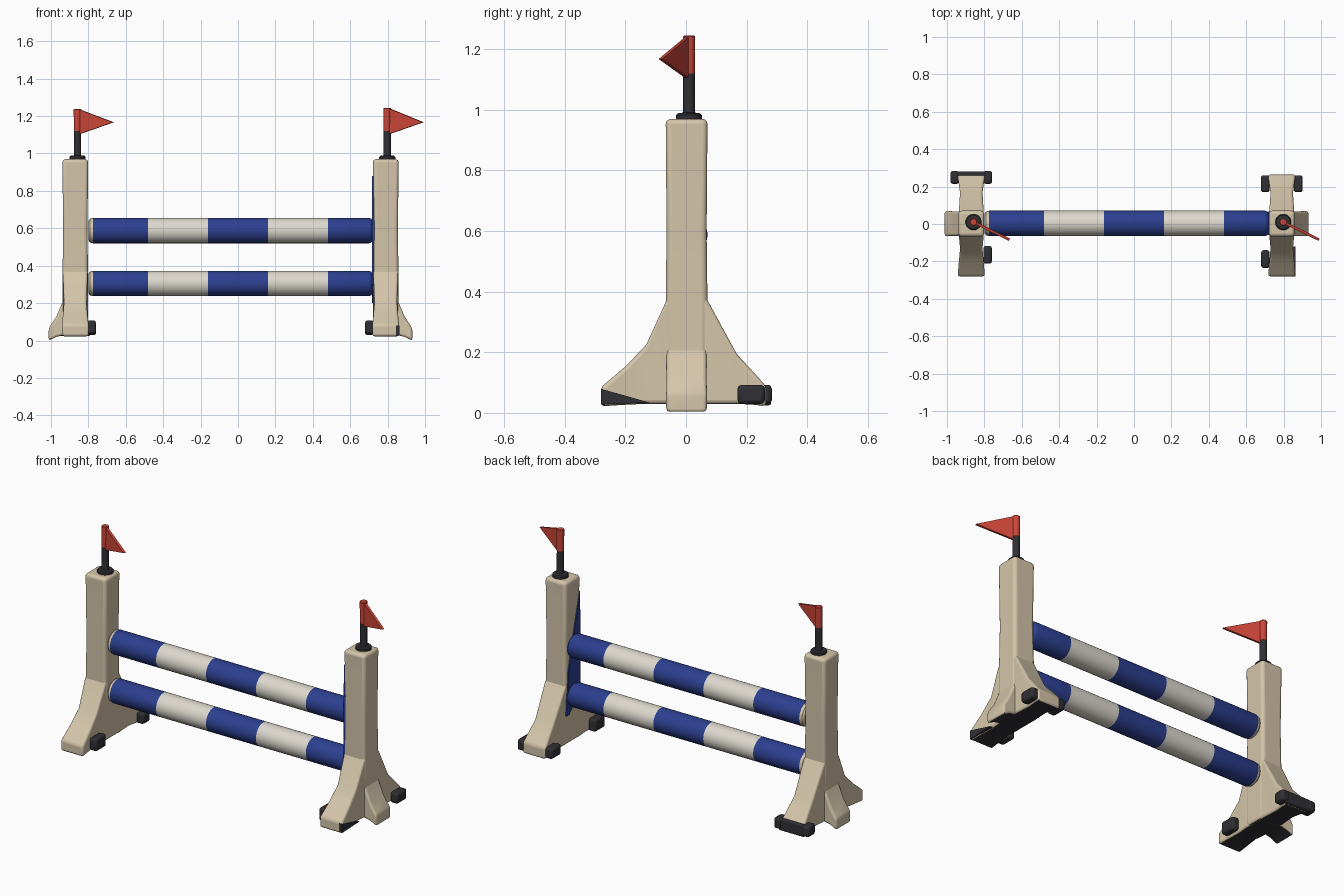
import bpy, bmesh, math
from mathutils import Vector, Matrix

if "Cube" in bpy.data.objects:
    bpy.data.objects.remove(bpy.data.objects["Cube"])


def material(name, rgb):
    m = bpy.data.materials.new(name)
    m.diffuse_color = (*rgb, 1)
    m.use_nodes = True
    m.node_tree.nodes["Principled BSDF"].inputs["Base Color"].default_value = m.diffuse_color
    return m


CREAM = material("cream", (0.66, 0.56, 0.40))
DARK = material("dark", (0.03, 0.03, 0.035))
BLUE = material("blue", (0.025, 0.05, 0.28))
WHITE = material("white", (0.72, 0.69, 0.62))
RED = material("red", (0.60, 0.06, 0.04))


def finish(name, bm, mats, bevel=0, segments=3, dark_base=False):
    bmesh.ops.recalc_face_normals(bm, faces=bm.faces)
    if dark_base:
        for f in bm.faces:
            if f.normal.z < -0.7:
                f.material_index = 1
    me = bpy.data.meshes.new(name)
    bm.to_mesh(me)
    bm.free()
    ob = bpy.data.objects.new(name, me)
    bpy.context.collection.objects.link(ob)
    for m in mats:
        me.materials.append(m)
    if bevel:
        mod = ob.modifiers.new("Bevel", 'BEVEL')
        mod.width, mod.segments = bevel, segments
        mod.limit_method = 'ANGLE'
    bpy.ops.object.select_all(action='DESELECT')
    ob.select_set(True)
    bpy.context.view_layer.objects.active = ob
    bpy.ops.object.shade_smooth_by_angle(angle=math.radians(35))
    return ob


def loft(rings, bm=None, mats=None):
    """Skin a list of equal-length point rings and cap both ends."""
    bm = bm or bmesh.new()
    vs = [[bm.verts.new(p) for p in r] for r in rings]
    n = len(vs[0])
    for k, (a, b) in enumerate(zip(vs, vs[1:])):
        for i in range(n):
            f = bm.faces.new((a[i], a[(i + 1) % n], b[(i + 1) % n], b[i]))
            f.material_index = mats[k] if mats else 0
    bm.faces.new(vs[0][::-1]).material_index = mats[0] if mats else 0
    bm.faces.new(vs[-1]).material_index = mats[-1] if mats else 0
    return bm


def box(name, lo, hi, mat, bevel):
    rings = [[(lo[0], lo[1], z), (hi[0], lo[1], z), (hi[0], hi[1], z), (lo[0], hi[1], z)]
             for z in (lo[2], hi[2])]
    return finish(name, loft(rings), [mat], bevel, 2)


def prism(name, pts, offset, mat):
    off = Vector(offset)
    return finish(name, loft([[Vector(p) for p in pts], [Vector(p) + off for p in pts]]), [mat])


def turned(name, centre, profile, mats, slots=None, axis='Z', n=32):
    """Round part from (position along axis, radius) pairs."""
    rings = []
    for h, r in profile:
        ring = []
        for i in range(n):
            c, s = r * math.cos(math.tau * i / n), r * math.sin(math.tau * i / n)
            p = (c, s, h) if axis == 'Z' else (h, c, s)
            ring.append(Vector(p) + Vector(centre))
        rings.append(ring)
    return finish(name, loft(rings, mats=slots), mats)


def leg(name, cx, angle, stations):
    """Splayed foot: stations are (reach, half width, bottom z, top z)."""
    rot = Matrix.Rotation(angle, 3, 'Z')
    rings = [[rot @ Vector((d, y, z)) + Vector((cx, 0.002, 0))
              for y, z in ((-w, lo), (w, lo), (w, hi), (-w, hi))] for d, w, lo, hi in stations]
    finish(name, loft(rings), [CREAM, DARK], 0.012, 3, dark_base=True)


# striped poles
for name, z in (("lower_pole", 0.305), ("upper_pole", 0.588)):
    profile = [(-0.80, 0.052), (-0.79, 0.064), (-0.775, 0.068), (-0.48, 0.068), (-0.16, 0.068),
               (0.16, 0.068), (0.48, 0.068), (0.70, 0.068), (0.713, 0.063), (0.722, 0.05)]
    turned(name, (0, 0.003, z), profile, [BLUE, WHITE, CREAM], [2, 2, 0, 1, 0, 1, 0, 0, 0], 'X')

for side, s, cx, lift in (("left", -1, -0.87, 0), ("right", 1, 0.79, 0.006)):
    # upright with a slight waist
    rings = []
    for z, hx, hy in ((0.03, 0.068, 0.067), (0.35, 0.068, 0.069),
                      (0.60, 0.065, 0.066), (0.97, 0.069, 0.069)):
        rings.append([(cx + a * hx, 0.002 + b * hy, z)
                      for a, b in ((-1, -1), (1, -1), (1, 1), (-1, 1))])
    finish(side + "_upright", loft(rings), [CREAM, DARK], 0.018, 4, dark_base=True)

    # splayed legs: front, back and outer
    leg(side + "_front_leg", cx, -math.pi / 2,
        [(0.0, 0.062, 0.03, 0.46), (0.067, 0.066, 0.03, 0.37), (0.133, 0.060, 0.03, 0.225),
         (0.20, 0.066, 0.027, 0.155), (0.282, 0.073, 0.022, 0.085)])
    leg(side + "_back_leg", cx, math.pi / 2,
        [(0.0, 0.062, 0.03, 0.46), (0.070, 0.066, 0.03, 0.37), (0.165, 0.060, 0.03, 0.195),
         (0.22, 0.068, 0.027, 0.135), (0.262, 0.074, 0.022, 0.088)])
    leg(side + "_outer_leg", cx, 0 if s > 0 else math.pi,
        [(0.0, 0.062, 0.03, 0.34), (0.066, 0.066, 0.028, 0.21), (0.10, 0.066, 0.02, 0.13),
         (0.142, 0.068, 0.0, 0.065)])

    # dark rubber feet
    y0, y1 = (0.215, 0.283) if s < 0 else (0.17, 0.26)
    for k, t in (("outer", s), ("inner", -s)):
        x0, x1 = sorted((cx + t * 0.065, cx + t * 0.112))
        box(f"{side}_back_{k}_foot", (x0, y0, 0.03), (x1, y1, 0.092), DARK, 0.012)
    x0, x1 = sorted((cx - s * 0.065, cx - s * 0.11))
    y0 = -0.212 if s < 0 else -0.235
    box(side + "_front_foot", (x0, y0, 0.035), (x1, y0 + 0.095, 0.108), DARK, 0.012)

    # flag socket and mast
    mx, my = cx + 0.01 - 0.002 * s, 0.01
    turned(side + "_flag_socket", (mx, my, 0),
           [(0.96, 0.043), (0.982, 0.043), (0.988, 0.037), (0.99, 0.022)], [DARK], n=24)
    turned(side + "_flag_mast", (mx, my, 0), [(0.97, 0.020), (1.14, 0.019)], [DARK], n=20)

    # pennant: sleeve round the mast, tapering to a pointed tip
    top, bottom, tip = 1.238 + lift, 1.10, 1.167
    turned(side + "_flag_sleeve", (mx, my, 0),
           [(bottom + 0.02, 0.0195), (top - 0.003, 0.0205), (top, 0.017)], [RED], n=20)
    end = Vector((mx + 0.192, -0.084, tip))
    d = Vector((end.x - mx, end.y - my, 0)).normalized()
    across = Vector((-d.y, d.x, 0)) * 0.014
    root = Vector((mx, my, 0)) - across / 2
    prism(side + "_flag", [root + Vector((0, 0, bottom)), end - across / 2,
                           root + d * 0.015 + Vector((0, 0, top - 0.004)),
                           root + Vector((0, 0, top - 0.004))], across, RED)

# dark cap across the left back foot
box("left_back_foot_bar", (-0.95, 0.255, 0.025), (-0.79, 0.28, 0.092), DARK, 0.006)
# dark wedge on the outer side of the right front leg
prism("right_front_leg_wedge", [(0.845, -0.281, 0.028), (0.845, -0.281, 0.08),
                                (0.845, -0.12, 0.034)], (0.019, 0, 0), DARK)
# blue painted panel on the inner face of the right upright
prism("right_blue_panel", [(0.717, -0.055, 0.88), (0.717, -0.060, 0.30), (0.717, 0.045, 0.20),
                           (0.717, 0.068, 0.20), (0.717, 0.05, 0.45)], (0.012, 0, 0), BLUE)
